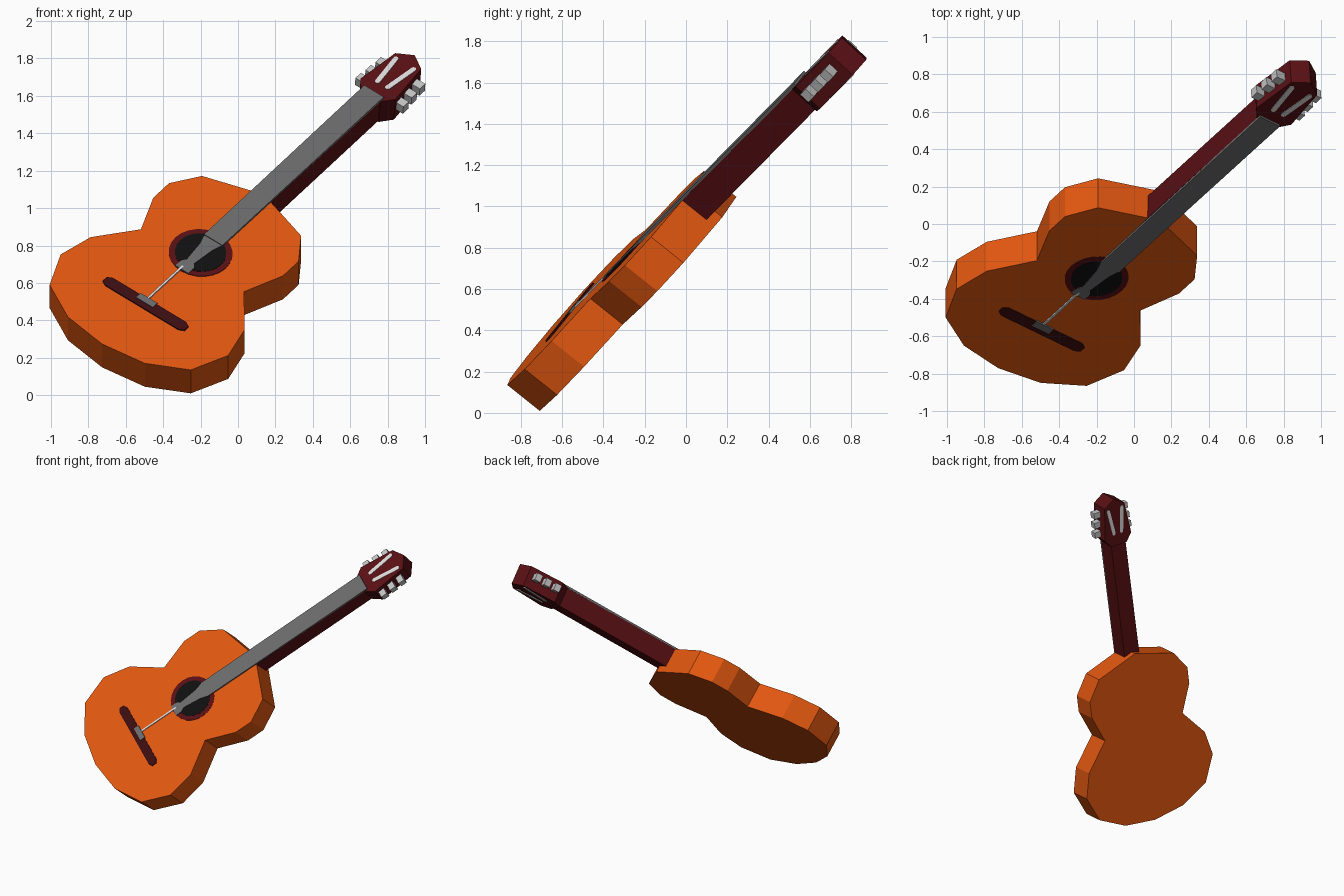
import bpy, bmesh, math
from mathutils import Vector

if "Cube" in bpy.data.objects:
    bpy.data.objects.remove(bpy.data.objects["Cube"])

# Guitar frame: U along the neck, V across to the right, W from front to back
O = Vector((-0.20, -0.29, 0.76))
U = Vector((0.610, 0.557, 0.564)).normalized()
V = Vector((0.795, -0.379, -0.473))
V = (V - U * V.dot(U)).normalized()
W = U.cross(V)


def material(name, rgb):
    m = bpy.data.materials.new(name)
    m.diffuse_color = (*rgb, 1)
    m.use_nodes = True
    m.node_tree.nodes["Principled BSDF"].inputs["Base Color"].default_value = m.diffuse_color
    return m


ORANGE = material("orange wood", (0.75, 0.095, 0.005))
RED = material("dark red wood", (0.10, 0.005, 0.007))
BROWN = material("dark brown wood", (0.045, 0.004, 0.005))
GREY = material("grey fretboard", (0.145, 0.145, 0.145))
BLACK = material("black", (0.005, 0.005, 0.005))
SILVER = material("silver", (0.55, 0.55, 0.55))
WHITE = material("pale slot", (0.72, 0.70, 0.70))


def prism(name, outline, w0, w1, mat, shear=0.0):
    """Extrude an outline of (across, along) points from depth w0 to w1."""
    bm = bmesh.new()
    rings = [[bm.verts.new(O + V * b + U * (a + s) + W * w) for b, a in outline]
             for w, s in ((w0, 0.0), (w1, shear))]
    n = len(outline)
    bm.faces.new(rings[0])
    bm.faces.new(rings[1][::-1])
    for i in range(n):
        j = (i + 1) % n
        bm.faces.new((rings[0][i], rings[1][i], rings[1][j], rings[0][j]))
    bmesh.ops.recalc_face_normals(bm, faces=bm.faces)
    me = bpy.data.meshes.new(name)
    bm.to_mesh(me)
    bm.free()
    me.materials.append(mat)
    ob = bpy.data.objects.new(name, me)
    bpy.context.collection.objects.link(ob)
    return ob


def mirrored(half):
    """Close a half outline by mirroring it across the neck axis."""
    return half + [(-b, a) for b, a in reversed(half) if b > 0]


def rect(b0, b1, a0, a1):
    return [(b0, a0), (b1, a0), (b1, a1), (b0, a1)]


def circle(r, n=24):
    return [(r * math.cos(2 * math.pi * i / n), r * math.sin(2 * math.pi * i / n))
            for i in range(n)]


def capsule(p, q, r, n=5):
    """Rounded bar outline from p to q."""
    t = math.atan2(q[1] - p[1], q[0] - p[0])
    pts = []
    for c, start in ((q, t - math.pi / 2), (p, t + math.pi / 2)):
        for i in range(n + 1):
            k = start + math.pi * i / n
            pts.append((c[0] + r * math.cos(k), c[1] + r * math.sin(k)))
    return pts


# Body
prism("body", mirrored([(0, 0.555), (0.335, 0.447), (0.438, 0.291), (0.438, 0.154),
                        (0.349, -0.071), (0.520, -0.290), (0.566, -0.493),
                        (0.477, -0.705), (0.260, -0.826), (0, -0.863)]),
      0, 0.2, ORANGE, shear=0.017)

# Sound hole with its rim
prism("sound_hole_rim", circle(0.171), -0.003, 0.003, RED)
prism("sound_hole", circle(0.138), -0.005, 0.003, BLACK)

# Bridge and saddle
prism("bridge", capsule((-0.245, -0.485), (0.25, -0.485), 0.034, 3), -0.007, 0.004, BROWN)
prism("saddle", rect(-0.062, 0.05, -0.485, -0.445), -0.011, 0, GREY)

# Strings and the fretboard tail over the hole
prism("strings", rect(-0.018, -0.006, -0.46, -0.14), -0.008, 0, WHITE)
prism("fretboard_tail", mirrored([(0.045, -0.165), (0.042, -0.115), (0.024, -0.09),
                                  (0.04, 0.05), (0.06, 0.115)]), -0.008, 0, GREY)

# Neck and fretboard
prism("neck", mirrored([(0.066, 0.48), (0.064, 1.53)]), 0, 0.15, RED)
prism("fretboard", mirrored([(0.062, 0.11), (0.066, 1.52)]), -0.013, 0.002, GREY)

# Headstock
prism("headstock", mirrored([(0.066, 1.49), (0.117, 1.555), (0.088, 1.82), (0, 1.876)]),
      0, 0.16, RED)

# Slots and tuning pegs on both sides
for side, s in (("left", -1), ("right", 1)):
    slot = capsule((s * 0.034, 1.595), (s * 0.06, 1.79), 0.014)
    prism(f"front_slot_{side}", slot, -0.004, 0.002, WHITE)
    prism(f"back_slot_{side}", slot, 0.158, 0.164, WHITE)
    for i in range(3):
        a = 1.595 + 0.08 * i
        prism(f"tuning_peg_{side}_{i + 1}",
              rect(s * 0.085, s * (0.162 - 0.006 * i), a - 0.024, a + 0.024),
              0.04, 0.095, SILVER)
